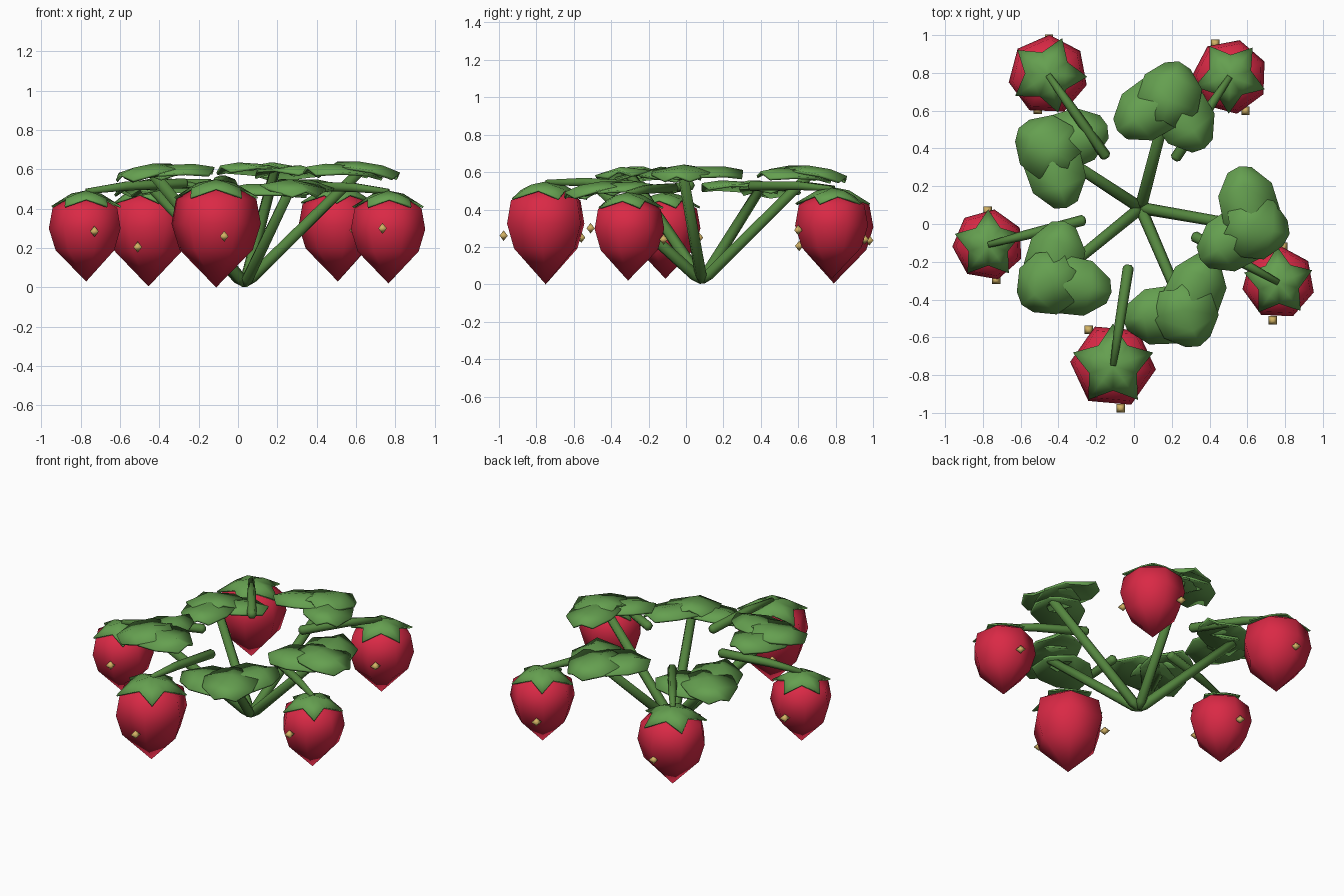
import bpy, bmesh, math
from mathutils import Vector, Matrix

if "Cube" in bpy.data.objects:
    bpy.data.objects.remove(bpy.data.objects["Cube"])


def material(name, rgb):
    m = bpy.data.materials.new(name)
    m.diffuse_color = (*rgb, 1)
    m.use_nodes = True
    m.node_tree.nodes["Principled BSDF"].inputs["Base Color"].default_value = m.diffuse_color
    return m


RED = material("berry red", (0.70, 0.022, 0.06))
LEAF = material("leaf green", (0.13, 0.35, 0.08))
STEM = material("stem green", (0.09, 0.24, 0.05))
GOLD = material("seed gold", (0.65, 0.45, 0.13))


def finish(name, bm, mat):
    bmesh.ops.recalc_face_normals(bm, faces=bm.faces)
    me = bpy.data.meshes.new(name)
    bm.to_mesh(me)
    bm.free()
    me.materials.append(mat)
    for p in me.polygons:
        p.use_smooth = True
    ob = bpy.data.objects.new(name, me)
    bpy.context.collection.objects.link(ob)
    return ob


def polar(r, deg, z=0.0):
    a = math.radians(deg)
    return Vector((r * math.cos(a), r * math.sin(a), z))


def tube(name, pts, radii):
    """Six-sided tapering rod through a few points."""
    bm = bmesh.new()
    pts = [Vector(p) for p in pts]
    q = (pts[-1] - pts[0]).to_track_quat('Z', 'Y')
    rings = [[bm.verts.new(p + q @ polar(r, 60 * k)) for k in range(6)]
             for p, r in zip(pts, radii)]
    for a, b in zip(rings, rings[1:]):
        for k in range(6):
            bm.faces.new((a[k], a[(k + 1) % 6], b[(k + 1) % 6], b[k]))
    bm.faces.new(rings[0])
    bm.faces.new(rings[-1])
    finish(name, bm, STEM)


def berry(name, c, R, sides, rot):
    """Lathed low-poly fruit with a pointed lower tip; c is the tip."""
    bm = bmesh.new()
    rings = [[bm.verts.new(c + polar(r * R, rot + 360 * k / sides, z * R)) for k in range(sides)]
             for r, z in ((0.82, 0.84), (1.0, 1.42), (0.9, 1.97), (0.45, 2.24))]
    tip = bm.verts.new(c)
    for k in range(sides):
        j = (k + 1) % sides
        bm.faces.new((tip, rings[0][j], rings[0][k]))
        for a, b in zip(rings, rings[1:]):
            bm.faces.new((a[k], a[j], b[j], b[k]))
    bm.faces.new(rings[-1])
    finish(name, bm, RED)


def calyx(name, c, R, rot):
    """Five-pointed green cap draped over the fruit."""
    bm = bmesh.new()
    top = bm.verts.new(c + Vector((0, 0, 2.28 * R + 0.03)))
    mid = [bm.verts.new(c + polar(0.42 * R, rot + 72 * k, 2.26 * R + 0.018)) for k in range(5)]
    tips = [bm.verts.new(c + polar(0.98 * R, rot + 72 * k, 1.97 * R + 0.01)) for k in range(5)]
    dips = [bm.verts.new(c + polar(0.58 * R, rot + 36 + 72 * k, 2.17 * R + 0.01)) for k in range(5)]
    for k in range(5):
        j = (k + 1) % 5
        bm.faces.new((top, mid[k], dips[k]))
        bm.faces.new((top, dips[k], mid[j]))
        bm.faces.new((mid[k], tips[k], dips[k]))
        bm.faces.new((dips[k], tips[j], mid[j]))
    ob = finish(name, bm, LEAF)
    s = ob.modifiers.new("thickness", 'SOLIDIFY')
    s.thickness = 0.01


def seed(name, p):
    """Small square bipyramid."""
    bm = bmesh.new()
    p = Vector(p)
    ring = [bm.verts.new(p + polar(0.031, 45 + 90 * k)) for k in range(4)]
    for dz in (0.028, -0.028):
        apex = bm.verts.new(p + Vector((0, 0, dz)))
        for k in range(4):
            bm.faces.new((apex, ring[k], ring[(k + 1) % 4]))
    finish(name, bm, GOLD)


def leaf(name, c, out, leaflets):
    """Three overlapping domed leaflets: (turn from outward, start, length, half width, lift)."""
    bm = bmesh.new()
    tilt = Matrix.Rotation(math.radians(out), 4, 'Z') @ Matrix.Rotation(math.radians(7), 4, 'Y')
    for turn, start, length, half, lift in leaflets:
        m = (Matrix.Translation(c + Vector((0, 0, lift))) @ tilt
             @ Matrix.Rotation(math.radians(turn), 4, 'Z'))
        rows = []
        for t, w, z in ((0, 0.5, 0.0), (0.35, 1.0, 0.015), (0.72, 0.95, 0.01), (1, 0.42, -0.015)):
            x = start + t * length
            rows.append([bm.verts.new(m @ Vector((x - (0.02 if s else 0), s * w * half,
                                                 z - abs(s) * 0.03))) for s in (-1, 0, 1)])
        for a, b in zip(rows, rows[1:]):
            for i in (0, 1):
                bm.faces.new((a[i], a[i + 1], b[i + 1], b[i]))
    ob = finish(name, bm, LEAF)
    s = ob.modifiers.new("thickness", 'SOLIDIFY')
    s.thickness = 0.014


# Fruits: tip position, radius, sides, turn, calyx turn, stalk start, seeds
FRUITS = [
    ((-0.455, 0.79, 0.005), 0.212, 7, 88, 69, (-0.15, 0.36, 0.525),
     [(-0.45, 0.98, 0.235), (-0.51, 0.605, 0.205)]),
    ((0.508, 0.78, 0.03), 0.2, 7, 75, 52, (0.22, 0.35, 0.525),
     [(0.43, 0.955, 0.24), (0.59, 0.60, 0.29)]),
    ((-0.772, -0.11, 0.03), 0.19, 7, 80, 90, (-0.27, 0.02, 0.53),
     [(-0.775, 0.07, 0.25), (-0.73, -0.295, 0.285)]),
    ((0.765, -0.31, 0.02), 0.194, 7, 36, 20, (0.32, -0.065, 0.515),
     [(0.735, -0.51, 0.30), (0.79, -0.12, 0.24)]),
    ((-0.111, -0.75, 0.0), 0.228, 6, -5, 90, (-0.03, -0.23, 0.525),
     [(-0.24, -0.56, 0.25), (-0.07, -0.975, 0.26)]),
]
for i, (c, R, sides, rot, crot, start, seeds) in enumerate(FRUITS, 1):
    c = Vector(c)
    berry(f"berry_{i}", c, R, sides, rot)
    calyx(f"berry_cap_{i}", c, R, crot)
    a, b = Vector(start), c + Vector((0, 0, 2.28 * R + 0.025))
    d = (b - a).normalized()
    tube(f"fruit_stalk_{i}", (a - d * 0.014, a, a.lerp(b, 0.6) + Vector((0, 0, 0.01)), b),
         (0.014, 0.029, 0.026, 0.016))
    for k, p in enumerate(seeds, 1):
        seed(f"berry_seed_{i}_{k}", p)

# Leaves on stems fanning out of one crown: centre, side leaflet turns
CROWN = Vector((0.035, 0.085, 0.015))
LEAVES = [
    ((0.19, 0.68, 0.605), 138, -132),
    ((0.64, -0.02, 0.61), 114, -140),
    ((0.275, -0.475, 0.52), 134, -108),
    ((-0.45, -0.31, 0.60), 132, -143),
    ((-0.455, 0.405, 0.525), 140, -126),
]
for i, (c, left, right) in enumerate(LEAVES, 1):
    c = Vector(c)
    d = c - CROWN
    out = math.degrees(math.atan2(d.y, d.x))
    leaf(f"leaf_{i}", c, out, [(left, -0.05, 0.385, 0.155, 0.0),
                               (right, -0.05, 0.385, 0.155, -0.012),
                               (0, -0.14, 0.33, 0.165, 0.012)])
    tube(f"leaf_stem_{i}", (CROWN, CROWN + d * 0.06, c - d * 0.02), (0.018, 0.032, 0.028))
